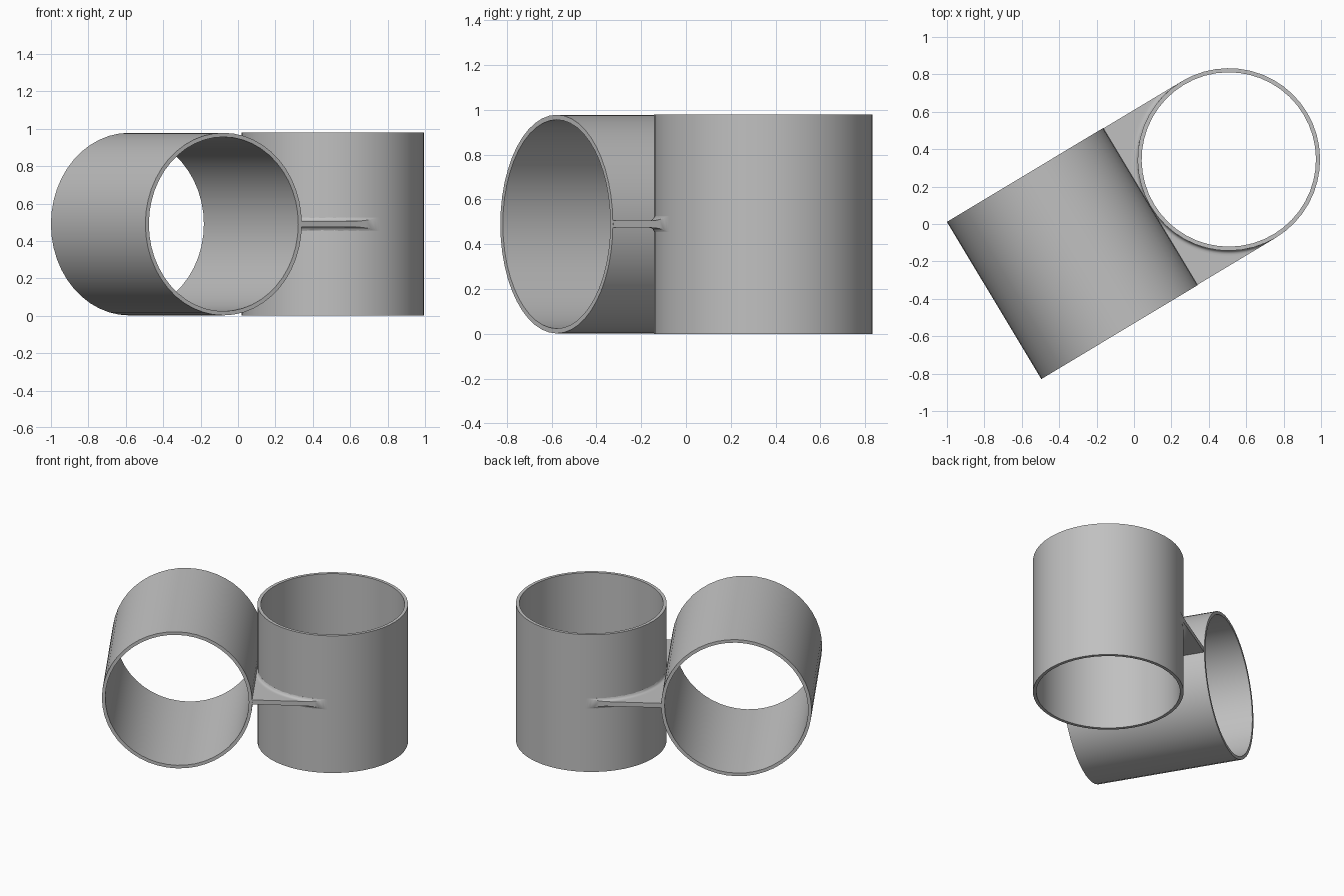
import bpy, bmesh, math
from mathutils import Matrix, Vector

cube = bpy.data.objects.get("Cube")
if cube:
    bpy.data.objects.remove(cube)

R, BORE, LENGTH, SIDES = 0.488, 0.466, 0.98, 48
MID = LENGTH / 2
TILT = math.radians(31)
UPRIGHT = Vector((0.507, 0.345, MID))
LYING = UPRIGHT - 2 * R * Vector((math.cos(TILT), math.sin(TILT), 0))

grey = bpy.data.materials.new("light grey")
grey.use_nodes = True
colour = (0.53, 0.53, 0.53, 1)
grey.diffuse_color = colour
grey.node_tree.nodes["Principled BSDF"].inputs["Base Color"].default_value = colour


def finish(name, bm, matrix):
    bmesh.ops.recalc_face_normals(bm, faces=bm.faces)
    mesh = bpy.data.meshes.new(name)
    bm.to_mesh(mesh)
    bm.free()
    obj = bpy.data.objects.new(name, mesh)
    bpy.context.collection.objects.link(obj)
    mesh.materials.append(grey)
    obj.matrix_world = matrix
    bpy.ops.object.select_all(action="DESELECT")
    obj.select_set(True)
    bpy.context.view_layer.objects.active = obj
    bpy.ops.object.shade_smooth_by_angle(angle=math.radians(30))


def tube(name, matrix):
    # Rectangular wall section swept around the tube axis
    bm = bmesh.new()
    section = [(r, z) for r, z in ((BORE, -MID), (R, -MID), (R, MID), (BORE, MID))]
    rings = []
    for i in range(SIDES):
        a = math.tau * i / SIDES
        rings.append([bm.verts.new((r * math.cos(a), r * math.sin(a), z)) for r, z in section])
    for i, ring in enumerate(rings):
        after = rings[(i + 1) % SIDES]
        for j in range(4):
            k = (j + 1) % 4
            bm.faces.new((ring[j], after[j], after[k], ring[k]))
    finish(name, bm, matrix)


# Two equal tubes touching side by side, one upright and one lying
turn = Matrix.Rotation(TILT, 4, "Z")
tube("upright_tube", Matrix.Translation(UPRIGHT) @ turn)
tube("lying_tube", Matrix.Translation(LYING) @ turn @ Matrix.Rotation(math.pi / 2, 4, "X"))

# Thin web between the tubes, flaring in a small fillet at the upright one
HALF, FILLET, ROWS, COLS = 0.016, 0.02, 64, 12


def half_thickness(u, v):
    gap = max(math.hypot(u - 2 * R, v) - R, 0)
    if gap >= FILLET:
        return HALF
    return HALF + FILLET - math.sqrt(FILLET ** 2 - (FILLET - gap) ** 2)


bm = bmesh.new()
top, bottom = [], []
for i in range(ROWS + 1):
    v = -R * math.cos(math.pi * i / ROWS)
    start = R - 0.008
    end = 2 * R - math.sqrt(max(R * R - v * v, 0)) + 0.004
    us = [start + (end - start) * (1 - (1 - j / COLS) ** 2) for j in range(COLS + 1)]
    top.append([bm.verts.new((u, v, half_thickness(u, v))) for u in us])
    bottom.append([bm.verts.new((u, v, -half_thickness(u, v))) for u in us])
for layer in (top, bottom):
    for a, b in zip(layer, layer[1:]):
        for j in range(COLS):
            bm.faces.new((a[j], a[j + 1], b[j + 1], b[j]))
# Side walls close the web all round
for i in (0, ROWS):
    for j in range(COLS):
        bm.faces.new((top[i][j], top[i][j + 1], bottom[i][j + 1], bottom[i][j]))
for j in (0, COLS):
    for i in range(ROWS):
        bm.faces.new((top[i][j], top[i + 1][j], bottom[i + 1][j], bottom[i][j]))
finish("connecting_web", bm, Matrix.Translation(LYING) @ turn)
